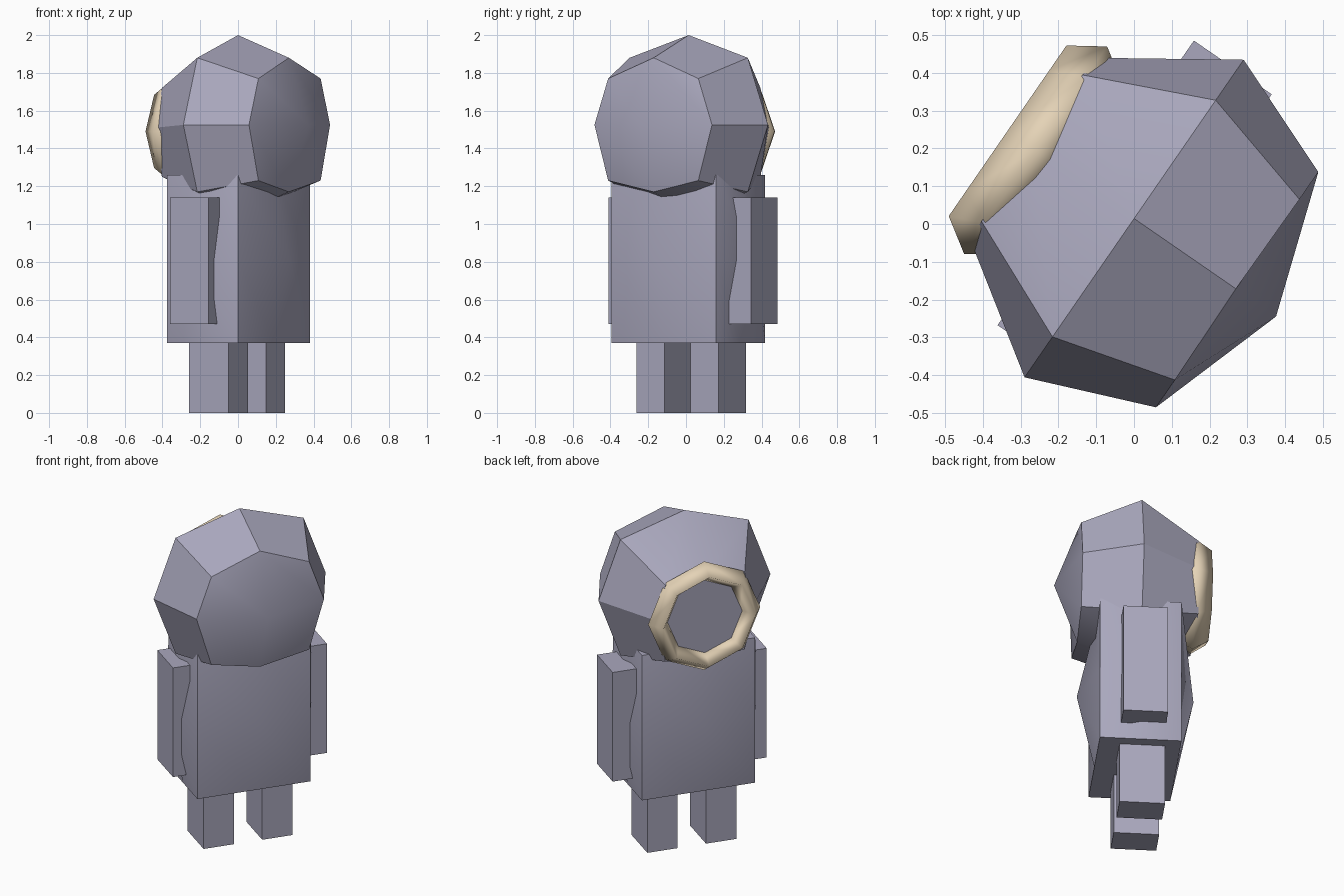
import bpy, bmesh, math
from mathutils import Matrix

if "Cube" in bpy.data.objects:
    bpy.data.objects.remove(bpy.data.objects["Cube"])

# Local frame: x = across the shoulders, y = facing direction; figure is turned about z
TURN = math.radians(55.4)


def material(name, col):
    m = bpy.data.materials.new(name)
    m.diffuse_color = (*col, 1)
    m.use_nodes = True
    m.node_tree.nodes["Principled BSDF"].inputs["Base Color"].default_value = m.diffuse_color
    return m


SUIT = material("slate", (0.40, 0.39, 0.51))
TRIM = material("tan", (0.78, 0.65, 0.47))


def finish(name, bm, mat, angle=None):
    bmesh.ops.recalc_face_normals(bm, faces=bm.faces)
    me = bpy.data.meshes.new(name)
    bm.to_mesh(me)
    bm.free()
    me.materials.append(mat)
    ob = bpy.data.objects.new(name, me)
    ob.rotation_euler.z = TURN
    bpy.context.collection.objects.link(ob)
    if angle:
        bpy.ops.object.select_all(action='DESELECT')
        bpy.context.view_layer.objects.active = ob
        ob.select_set(True)
        bpy.ops.object.shade_smooth_by_angle(angle=math.radians(angle))
    return ob


def box(name, x0, x1, y0, y1, z0, z1):
    bm = bmesh.new()
    bmesh.ops.create_cube(bm, size=1)
    for v in bm.verts:
        v.co = ((x0 + x1) / 2 + v.co.x * (x1 - x0),
                (y0 + y1) / 2 + v.co.y * (y1 - y0),
                (z0 + z1) / 2 + v.co.z * (z1 - z0))
    return finish(name, bm, SUIT)


def shaped_cube(name, shape):
    """Cube with each face split 2x2; shape() places each lattice point."""
    bm = bmesh.new()
    bmesh.ops.create_cube(bm, size=2)
    bmesh.ops.subdivide_edges(bm, edges=bm.edges[:], cuts=1, use_grid_fill=True)
    for v in bm.verts:
        v.co = shape(*(round(c) for c in v.co))
    return finish(name, bm, SUIT, 30)


# Torso: box whose four side faces bulge at their centres
def torso(i, j, k):
    bulge = 0.098 if abs(i) + abs(j) + abs(k) == 1 else 0
    return (0.012 + i * (0.336 + bulge), 0.005 + j * (0.228 + bulge), 0.815 + k * 0.445)


shaped_cube("torso", torso)

# Head: faceted ball with a flattened front
BALL = {(1, 0, 0): (0.51, 0, 0), (0, 1, 0): (0, 0.456, 0), (0, 0, 1): (0, 0, 0.475),
        (1, 1, 0): (0.378, 0.331, 0), (1, 0, 1): (0.38, 0, 0.355),
        (0, 1, 1): (0, 0.327, 0.355), (1, 1, 1): (0.29, 0.331, 0.245)}


def head(i, j, k):
    x, y, z = BALL[abs(i), abs(j), abs(k)]
    if (abs(i), k) == (1, -1) and j:
        z = 0.295
    x, y, z = i * x, j * y, 1.525 + k * z
    if j == 1:
        x = i * (0.235 if k else 0.29)
        y = 0.328
        z = {1: 1.72 if i else 1.75, 0: 1.51, -1: 1.25 if i else 1.22}[k]
    return (0.012 + x, 0.008 + y, z)


shaped_cube("head", head)

# Visor ring: eight-sided ring with a diamond cross-section
SECTION = [(0.333, 0.325), (0.274, 0.415), (0.215, 0.325), (0.274, 0.235)]
bm = bmesh.new()
rows = []
for n in range(8):
    a = n * math.tau / 8
    rows.append([bm.verts.new((0.013 + r * math.cos(a), y, 1.49 + r * math.sin(a)))
                 for r, y in SECTION])
for n in range(8):
    p, q = rows[n], rows[(n + 1) % 8]
    for m in range(4):
        bm.faces.new((p[m], p[(m + 1) % 4], q[(m + 1) % 4], q[m]))
ring = finish("visor_ring", bm, TRIM)
for f in ring.data.polygons:
    f.use_smooth = True

# Arms and legs
for side, sx in (("left", -1), ("right", 1)):
    a, b = sorted((0.032 + sx * 0.457, 0.032 + sx * 0.277))
    box(side + "_arm", a, b, -0.105, 0.145, 0.47, 1.14)
    c = 0.02 + sx * 0.174
    box(side + "_leg", c - 0.09, c + 0.09, -0.107, 0.147, 0, 0.5)
